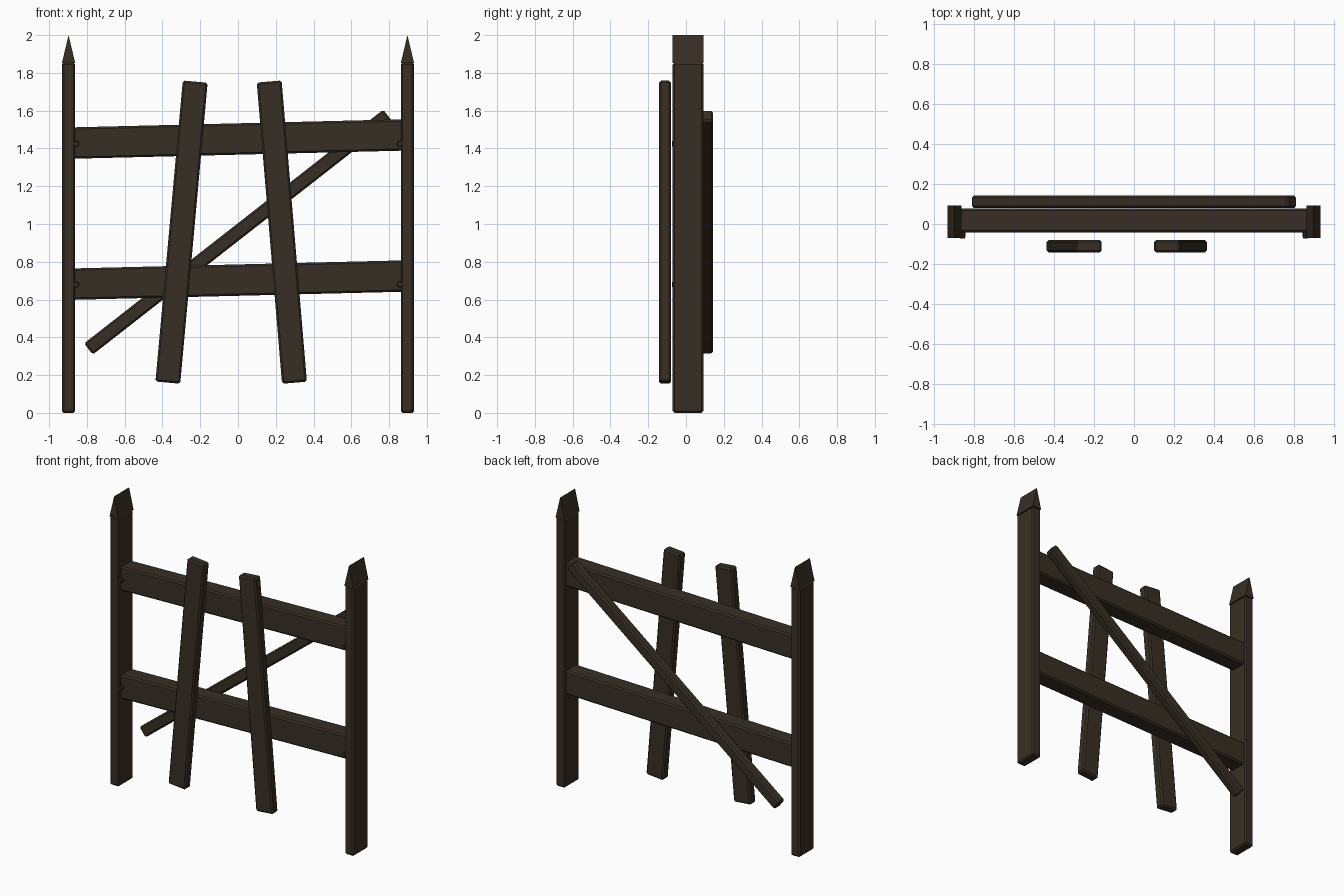
import bpy, bmesh, math
from mathutils import Matrix, Vector

if "Cube" in bpy.data.objects:
    bpy.data.objects.remove(bpy.data.objects["Cube"])


def material(name, rgb):
    m = bpy.data.materials.new(name)
    m.diffuse_color = (*rgb, 1)
    m.use_nodes = True
    m.node_tree.nodes["Principled BSDF"].inputs["Base Color"].default_value = m.diffuse_color
    return m


wood = material("dark weathered wood", (0.039, 0.028, 0.018))
iron = material("dark iron", (0.030, 0.024, 0.018))


def finish(bm, name, mat, loc, tilt=0.0, bevel=0.0):
    """Bevel, tilt about y, place and link a part."""
    if bevel:
        bmesh.ops.bevel(bm, geom=bm.edges[:], offset=bevel, segments=1,
                        affect='EDGES', profile=0.5)
    bmesh.ops.recalc_face_normals(bm, faces=bm.faces[:])
    me = bpy.data.meshes.new(name)
    bm.to_mesh(me)
    bm.free()
    me.materials.append(mat)
    ob = bpy.data.objects.new(name, me)
    ob.location = loc
    ob.rotation_euler = (0, math.radians(tilt), 0)
    bpy.context.collection.objects.link(ob)
    return ob


def board(name, size, loc, tilt=0.0, bevel=0.01):
    bm = bmesh.new()
    bmesh.ops.create_cube(bm, size=1)
    bmesh.ops.scale(bm, vec=size, verts=bm.verts)
    return finish(bm, name, wood, loc, tilt, bevel)


def wedge(name, width, depth, height, loc):
    """Triangular prism with its ridge along y."""
    bm = bmesh.new()
    face = bm.faces.new([bm.verts.new((x, -depth / 2, z)) for x, z in
                         ((-width / 2, 0), (width / 2, 0), (0, height))])
    ext = bmesh.ops.extrude_face_region(bm, geom=[face])
    verts = [g for g in ext["geom"] if isinstance(g, bmesh.types.BMVert)]
    bmesh.ops.translate(bm, vec=Vector((0, depth, 0)), verts=verts)
    return finish(bm, name, wood, loc)


def bolt(name, loc):
    bm = bmesh.new()
    bmesh.ops.create_cone(bm, cap_ends=True, segments=10, radius1=0.017,
                          radius2=0.014, depth=0.04,
                          matrix=Matrix.Rotation(math.radians(90), 4, 'X'))
    return finish(bm, name, iron, loc)


# Posts with pointed caps and rail bolts
for side, s in (("left", -1), ("right", 1)):
    board(f"{side}_post", (0.07, 0.163, 1.855), (s * 0.897, 0.011, 0.9275))
    wedge(f"{side}_post_cap", 0.07, 0.163, 0.147, (s * 0.897, 0.011, 1.853))
    for label, z in (("lower", 0.68), ("upper", 1.425)):
        bolt(f"{side}_{label}_bolt", (s * 0.857, -0.053, z))

# Slightly tilted horizontal rails
for label, z in (("lower", 0.703), ("upper", 1.45)):
    board(f"{label}_rail", (1.75, 0.12, 0.166), (0, 0.017, z), tilt=-1.4)

# Crooked pickets nailed on the front
board("left_picket", (0.132, 0.062, 1.60), (-0.299, -0.111, 0.957), tilt=5.2)
board("right_picket", (0.132, 0.062, 1.60), (0.232, -0.111, 0.957), tilt=-4.8)

# Diagonal brace across the back
board("diagonal_brace", (2.01, 0.062, 0.075), (0, 0.111, 0.957), tilt=-38)
